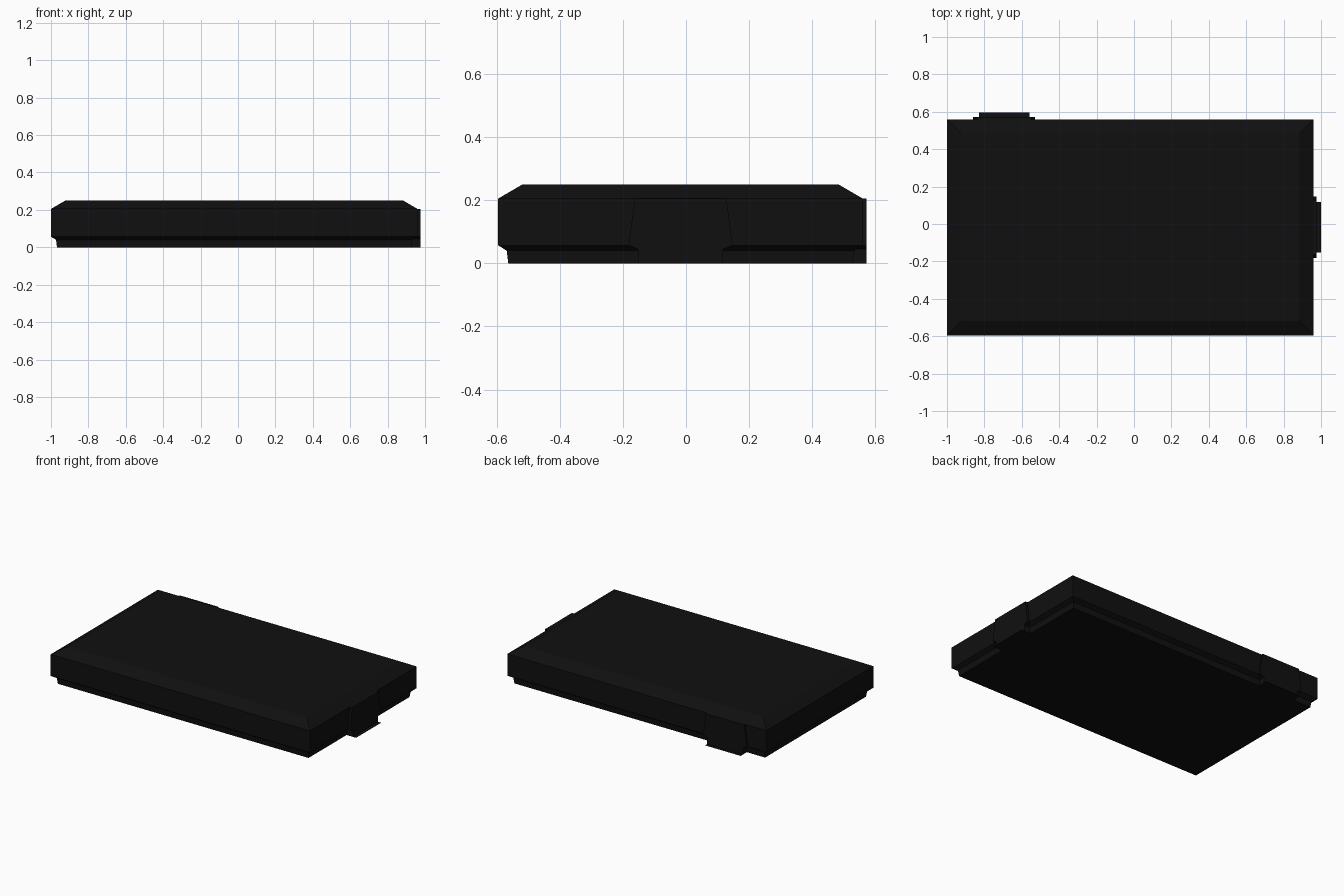
import bpy, bmesh
from mathutils import Matrix, Vector

if "Cube" in bpy.data.objects:
    bpy.data.objects.remove(bpy.data.objects["Cube"])

mat = bpy.data.materials.new("black_plastic")
mat.diffuse_color = (0.005, 0.005, 0.005, 1)
mat.use_nodes = True
mat.node_tree.nodes["Principled BSDF"].inputs["Base Color"].default_value = mat.diffuse_color

# Body extents in plan
X0, X1, Y0, Y1 = -1.0, 0.96, -0.595, 0.56


def finish(name, bm, matrix=Matrix()):
    bmesh.ops.recalc_face_normals(bm, faces=bm.faces)
    bm.transform(matrix)
    me = bpy.data.meshes.new(name)
    bm.to_mesh(me)
    bm.free()
    me.materials.append(mat)
    ob = bpy.data.objects.new(name, me)
    bpy.context.collection.objects.link(ob)
    return ob


# Case body: rectangles stacked as (inset, height), narrow base and bevelled top
def make_body():
    bm = bmesh.new()
    rings = []
    for d, z in [(0.032, 0), (0.027, 0.04), (0, 0.057), (0, 0.205), (0.077, 0.25)]:
        pts = [(X0 + d, Y0 + d), (X1 - d, Y0 + d), (X1 - d, Y1 - d), (X0 + d, Y1 - d)]
        rings.append([bm.verts.new((x, y, z)) for x, y in pts])
    for a, b in zip(rings, rings[1:]):
        for i in range(4):
            j = (i + 1) % 4
            bm.faces.new((a[i], a[j], b[j], b[i]))
    bm.faces.new(rings[0])
    bm.faces.new(rings[-1])
    finish("case_body", bm)


# Latch: upright plate with flared shoulders, extruded outward along local +x
def make_latch(name, matrix):
    half = [(0.135, 0), (0.135, 0.045), (0.165, 0.057), (0.145, 0.205)]
    profile = half + [(-y, z) for y, z in reversed(half)]
    bm = bmesh.new()
    face = bm.faces.new([bm.verts.new((-0.04, y, z)) for y, z in profile])
    ext = bmesh.ops.extrude_face_region(bm, geom=[face])
    moved = [v for v in ext["geom"] if isinstance(v, bmesh.types.BMVert)]
    bmesh.ops.translate(bm, verts=moved, vec=(0.057, 0, 0))
    finish(name, bm, matrix)

    # Paper-thin finger lip along the foot of the latch
    bm = bmesh.new()
    bm.faces.new([bm.verts.new(p) for p in
                  [(0.017, -0.135, 0), (0.04, -0.135, 0), (0.04, 0.135, 0), (0.017, 0.135, 0)]])
    finish(name + "_lip", bm, matrix)


make_body()
make_latch("side_latch", Matrix.Translation(Vector((X1, -0.017, 0))))
make_latch("back_latch", Matrix.Translation(Vector((-0.695, Y1 - 0.005, 0)))
           @ Matrix.Rotation(1.5707963, 4, 'Z'))
